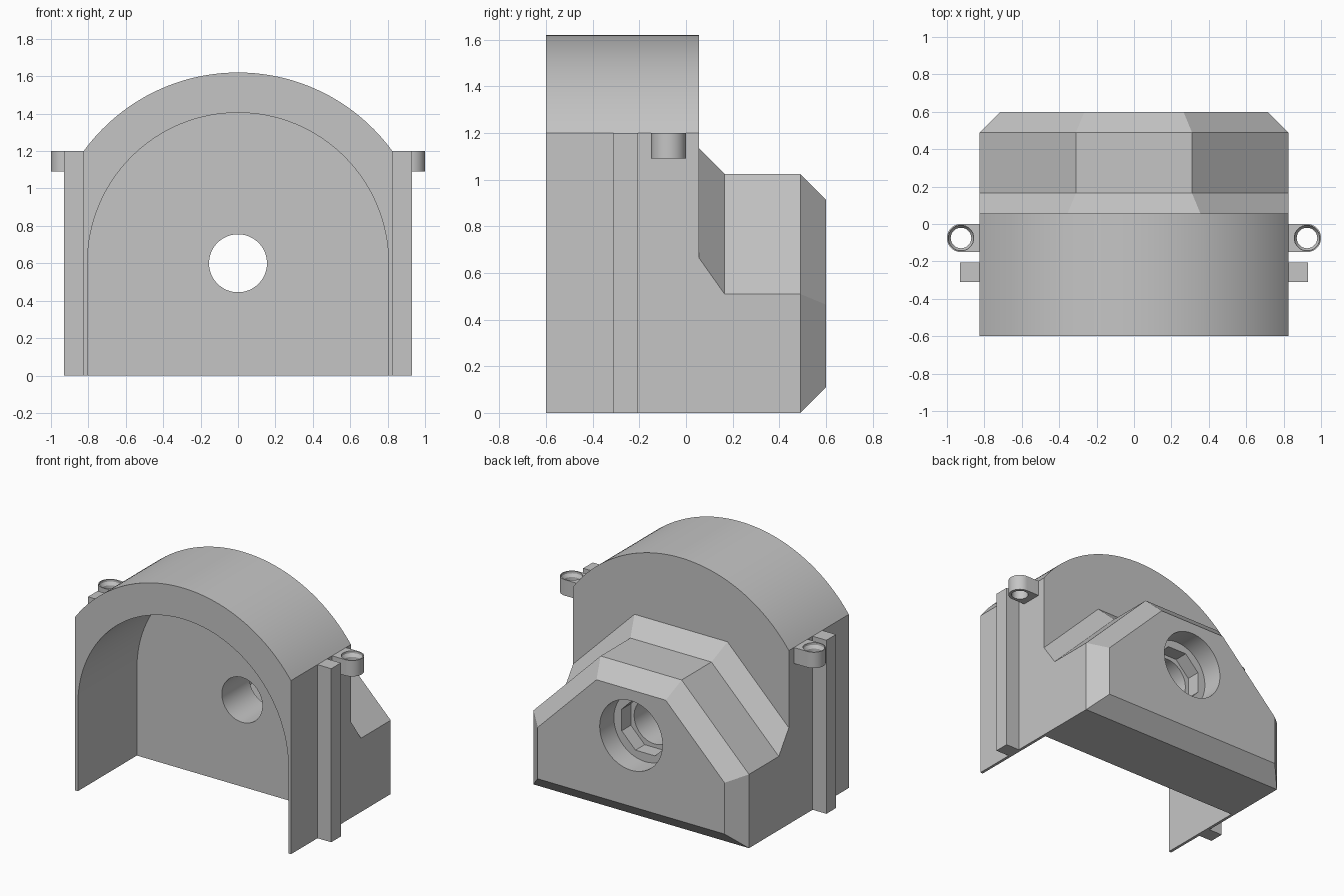
import bpy, bmesh, math
from math import sin, cos, pi
from mathutils import Vector

if "Cube" in bpy.data.objects:
    bpy.data.objects.remove(bpy.data.objects["Cube"], do_unlink=True)

grey = bpy.data.materials.new("plain_grey")
grey.use_nodes = True
COLOUR = (0.56, 0.56, 0.56, 1)
grey.diffuse_color = COLOUR
grey.node_tree.nodes["Principled BSDF"].inputs["Base Color"].default_value = COLOUR


def arc(cx, cy, r, start, end, n):
    """Points along a circular arc, angles in radians."""
    return [(cx + r * cos(start + (end - start) * i / n),
             cy + r * sin(start + (end - start) * i / n)) for i in range(n + 1)]


def circle(cx, cy, r, n=64, turn=0.0):
    return arc(cx, cy, r, turn, turn + 2 * pi, n)[:-1]


def loft(name, sections):
    """Closed solid skinned through rings of equal point count."""
    bm = bmesh.new()
    rings = [[bm.verts.new(p) for p in ring] for ring in sections]
    for a, b in zip(rings, rings[1:]):
        for i in range(len(a)):
            j = (i + 1) % len(a)
            bm.faces.new((a[i], a[j], b[j], b[i]))
    bm.faces.new(rings[0])
    bm.faces.new(rings[-1])
    bmesh.ops.recalc_face_normals(bm, faces=bm.faces)
    mesh = bpy.data.meshes.new(name)
    bm.to_mesh(mesh)
    bm.free()
    mesh.materials.append(grey)
    obj = bpy.data.objects.new(name, mesh)
    bpy.context.collection.objects.link(obj)
    return obj


def along_y(name, *rings):
    """Loft (y, xz-profile) pairs."""
    return loft(name, [[(x, y, z) for x, z in pts] for y, pts in rings])


def along_z(name, *rings):
    """Loft (z, xy-profile) pairs."""
    return loft(name, [[(x, y, z) for x, y in pts] for z, pts in rings])


def combine(target, operation, tool):
    """Apply a boolean and discard the tool object."""
    tool.hide_render = True
    mod = target.modifiers.new(operation, "BOOLEAN")
    mod.operation, mod.solver, mod.object = operation, "EXACT", tool
    bpy.context.view_layer.update()
    graph = bpy.context.evaluated_depsgraph_get()
    mesh = bpy.data.meshes.new_from_object(target.evaluated_get(graph))
    target.modifiers.clear()
    target.data = mesh
    bpy.data.objects.remove(tool, do_unlink=True)


W, WALL_Y, AXIS_Z = 0.825, 0.055, 0.6

# Arched shell
half = math.atan2(0.6, W)
outer = [(-W, 0), (W, 0)] + arc(0, AXIS_Z, 1.02, half, pi - half, 64)
housing = along_y("housing", (-0.6, outer), (WALL_Y, outer))


# Rear block: offset hexagonal sections give the flare and the chamfers
def block_section(offset):
    side = W + min(offset, 0)
    bottom = max(-offset, 0)
    top = 1.025 + offset
    slope = 1.335 + offset * math.sqrt(2)      # x + z on the sloped sides
    right = [(side, bottom), (side, slope - side), (slope - top, top)]
    return right + [(-x, z) for x, z in reversed(right)]


C = 0.11
block = along_y("block", (0.05, block_section(C)), (WALL_Y, block_section(C)),
                (WALL_Y + C, block_section(0)), (0.49, block_section(0)),
                (0.6, block_section(-C)))
combine(housing, "UNION", block)

# Open cavity under the arch
R = 0.805
inner = [(-R, -0.1), (R, -0.1)] + arc(0, AXIS_Z, R, 0, pi, 64)
combine(housing, "DIFFERENCE", along_y("cavity", (-0.7, inner), (0.045, inner)))

# Stepped bore: round hole, octagonal pocket, wide counterbore
for start, end, radius, sides in ((0, 0.5, 0.155, 64),
                                  (0.345, 0.5, 0.195, 8),
                                  (0.445, 0.7, 0.24, 64)):
    ring = circle(0, AXIS_Z, radius, sides, pi / sides)
    combine(housing, "DIFFERENCE", along_y("bore", (start, ring), (end, ring)))

parts = [housing]
for side, label in ((1, "left"), (-1, "right")):
    # Vertical guide rail
    rail = [(side * x, y) for x, y in ((W, -0.31), (0.93, -0.31), (0.93, -0.205), (W, -0.205))]
    parts.append(along_z(label + "_rail", (0, rail), (1.2, rail)))

    # Rounded eyelet lug with a countersunk hole
    cx, cy = 0.925, -0.075
    shape = [(W, 0), (W, -0.15)] + arc(cx, cy, 0.075, -pi / 2, pi / 2, 24)
    shape = [(side * x, y) for x, y in shape]
    lug = along_z(label + "_lug", (1.09, shape), (1.2, shape))
    drill = [circle(side * cx, cy, r, 32) for r in (0.055, 0.068)]
    combine(lug, "DIFFERENCE", along_z("drill", (1.0, drill[0]), (1.165, drill[0]),
                                       (1.185, drill[1]), (1.3, drill[1])))
    parts.append(lug)

# Smooth the curves, keep the creases
bpy.ops.object.select_all(action="DESELECT")
for obj in parts:
    obj.select_set(True)
bpy.context.view_layer.objects.active = housing
bpy.ops.object.shade_smooth_by_angle(angle=math.radians(20))
